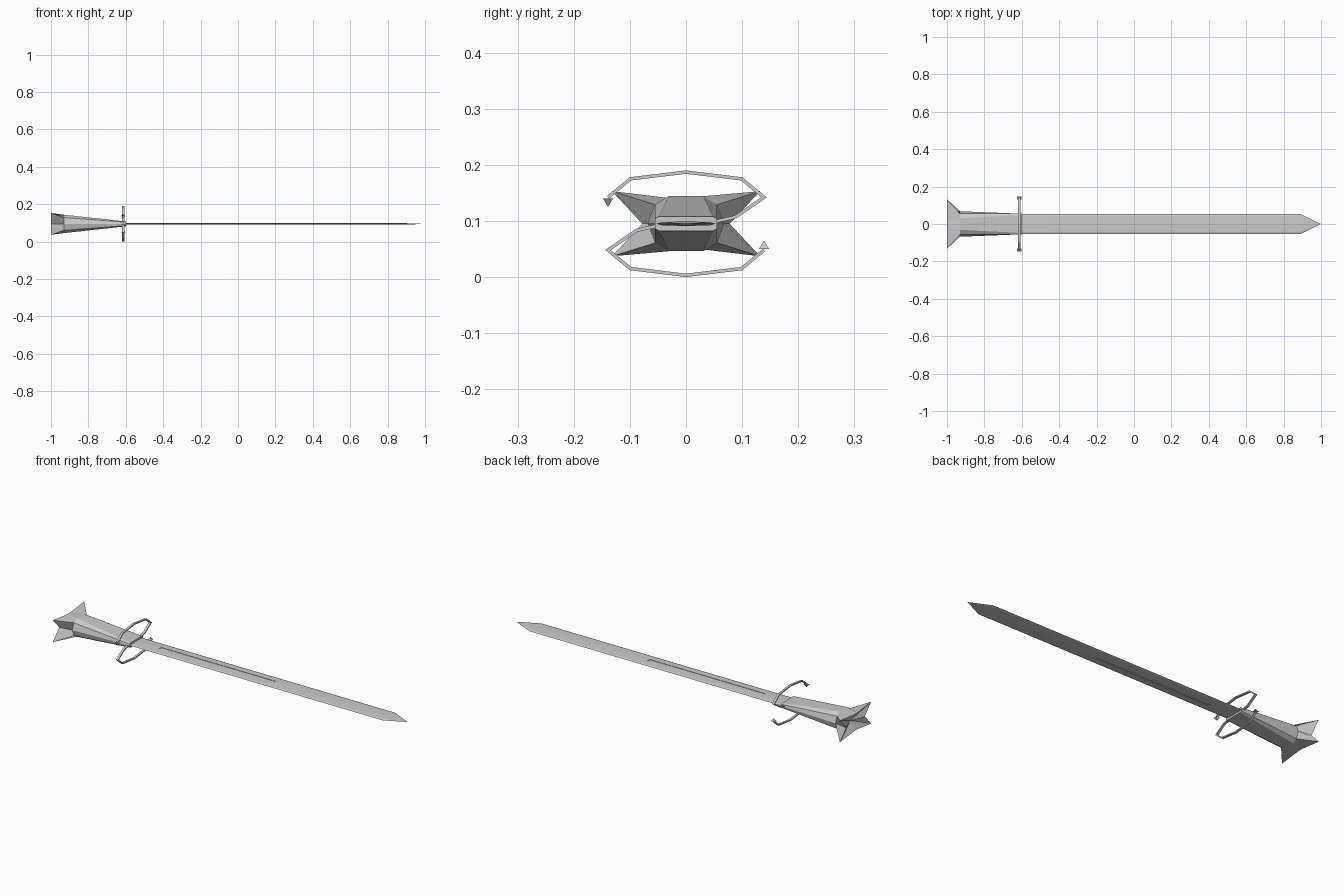
import bpy, bmesh
from mathutils import Vector

if "Cube" in bpy.data.objects:
    bpy.data.objects.remove(bpy.data.objects["Cube"])

ZC = 0.095  # height of the sword's long axis


def finish(name, bm):
    bmesh.ops.remove_doubles(bm, verts=bm.verts, dist=1e-5)
    bmesh.ops.recalc_face_normals(bm, faces=bm.faces)
    me = bpy.data.meshes.new(name)
    bm.to_mesh(me)
    bm.free()
    ob = bpy.data.objects.new(name, me)
    bpy.context.collection.objects.link(ob)
    return ob


def skin(bm, rings):
    """Join consecutive vertex rings with quads."""
    for a, b in zip(rings, rings[1:]):
        n = len(a)
        for i in range(n):
            j = (i + 1) % n
            bm.faces.new((a[i], a[j], b[j], b[i]))


def quarter_ring(bm, x, pts):
    """Mirror one quadrant (top to side) into a full ring at x."""
    (a, b, c) = pts
    loop = [a, b, c, (b[0], -b[1]), (a[0], -a[1])]
    loop += [(-y, z) for y, z in reversed(loop)]
    return [bm.verts.new((x, y, ZC + z)) for y, z in loop]


# Grip flaring into a four-pointed pommel
bm = bmesh.new()
front = quarter_ring(bm, -0.60, [(0.048, 0.013), (0.055, 0.009), (0.055, 0)])
back = quarter_ring(bm, -0.93, [(0.031, 0.049), (0.055, 0.034), (0.068, 0)])
star = quarter_ring(bm, -1.0, [(0.015, 0.044), (0.132, 0.058), (0.078, 0)])
skin(bm, [front, back, star])
bm.faces.new(front)
hub = bm.verts.new((-0.97, 0, ZC))
for i in range(len(star)):
    bm.faces.new((star[i], star[(i + 1) % len(star)], hub))
finish("grip", bm)

# Blade with bevelled edges, centre ridge and pointed tip
bm = bmesh.new()
rings = []
for x in (-0.62, 0.89):
    sec = [(0.053, 0), (0.042, 0.003), (0, 0.004), (-0.042, 0.003),
           (-0.053, 0), (-0.042, -0.003), (0, -0.004), (0.042, -0.003)]
    rings.append([bm.verts.new((x, y, ZC + z)) for y, z in sec])
skin(bm, rings)
bm.faces.new(rings[0])
tip = bm.verts.new((1.0, 0, ZC))
for i in range(8):
    bm.faces.new((rings[1][i], rings[1][(i + 1) % 8], tip))
blade = finish("blade", bm)

# Fuller groove cut into both blade faces
for side in (1, -1):
    bm = bmesh.new()
    bmesh.ops.create_cube(bm, size=1)
    bmesh.ops.scale(bm, vec=(0.68, 0.02, 0.006), verts=bm.verts)
    bmesh.ops.translate(bm, vec=(-0.12, 0, ZC + side * 0.005), verts=bm.verts)
    cutter = finish("fuller_cutter", bm)
    cutter.hide_render = True
    cutter.hide_viewport = True
    cut = blade.modifiers.new("fuller", 'BOOLEAN')
    cut.operation = 'DIFFERENCE'
    cut.object = cutter

# Two curled guard arms, the second turned half a turn about the long axis
GX = -0.614
path = [(0.04, 0.001), (0.088, 0.012), (0.139, 0.047), (0.099, 0.080),
        (0, 0.092), (-0.099, 0.080), (-0.139, 0.047)]
for s, label in ((1, "upper"), (-1, "lower")):
    pts = [Vector((s * y, s * z)) for y, z in path]
    bm = bmesh.new()
    rings = []
    for i, p in enumerate(pts):
        d0 = (p - pts[i - 1]).normalized() if i else None
        d1 = (pts[i + 1] - p).normalized() if i < len(pts) - 1 else None
        t = ((d0 or d1) + (d1 or d0)).normalized()
        n = Vector((-t.y, t.x)) * 0.003 / t.dot(d0 or d1)
        rings.append([bm.verts.new((GX + dx, p.x + k * n.x, ZC + p.y + k * n.y))
                      for dx, k in ((-.006, -1), (.006, -1), (.006, 1), (-.006, 1))])
    skin(bm, rings)
    bm.faces.new(rings[0])
    bm.faces.new(rings[-1])
    finish(label + "_guard", bm)

    # Pyramid finial pointing back toward the axis
    bm = bmesh.new()
    base = [bm.verts.new((GX + dx, s * (-0.139 + dy), ZC + s * 0.045))
            for dx, dy in ((-.012, -.009), (.012, -.009), (.012, .009), (-.012, .009))]
    apex = bm.verts.new((GX, s * -0.139, ZC + s * 0.030))
    bm.faces.new(base)
    for i in range(4):
        bm.faces.new((base[i], base[(i + 1) % 4], apex))
    finish(label + "_finial", bm)
